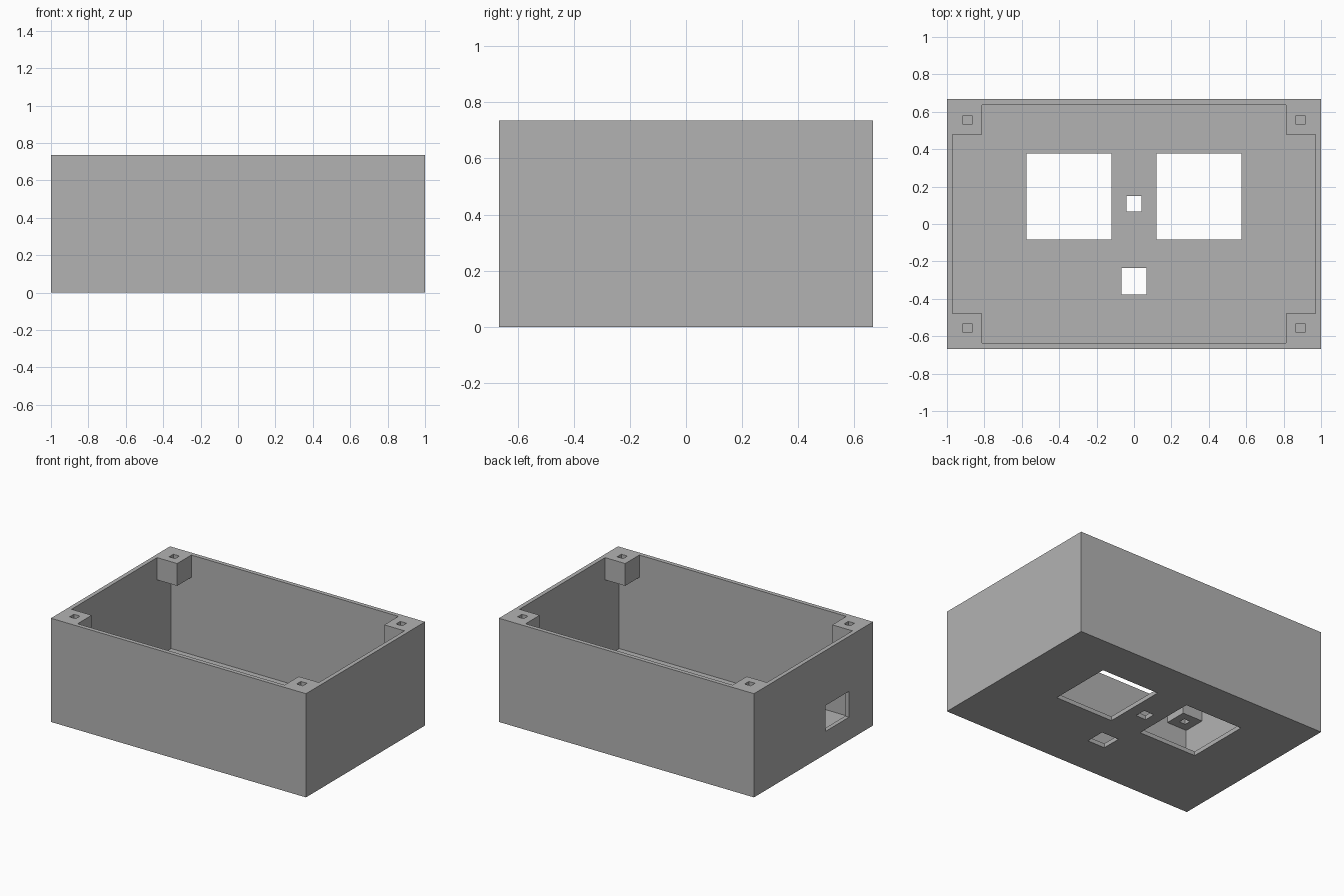
import bpy

old = bpy.data.objects.get("Cube")
if old:
    bpy.data.objects.remove(old, do_unlink=True)

# Overall sizes
X, Y, H = 1.0, 0.667, 0.735       # outer half sizes and height
WALL, FLOOR = 0.03, 0.03
POST = 0.158                      # corner post width and depth
IX, IY = X - WALL, Y - WALL       # inner half sizes

grey = bpy.data.materials.new("grey_plastic")
grey.use_nodes = True
COLOUR = (0.45, 0.45, 0.45, 1)
grey.diffuse_color = COLOUR
grey.node_tree.nodes["Principled BSDF"].inputs["Base Color"].default_value = COLOUR


def box(name, x, y, z):
    """Box from (min, max) ranges."""
    centre = [(a + b) / 2 for a, b in (x, y, z)]
    bpy.ops.mesh.primitive_cube_add(size=1, location=centre)
    ob = bpy.context.object
    ob.name = name
    ob.scale = [b - a for a, b in (x, y, z)]
    bpy.ops.object.transform_apply(location=True, rotation=False, scale=True)
    ob.data.materials.append(grey)
    return ob


def cut(target, name, x, y, z):
    """Subtract a box from the target and discard the cutter."""
    cutter = box(name, x, y, z)
    cutter.hide_render = True
    mod = target.modifiers.new(name, "BOOLEAN")
    mod.operation = "DIFFERENCE"
    mod.solver = "EXACT"
    mod.object = cutter
    bpy.context.view_layer.objects.active = target
    bpy.ops.object.modifier_apply(modifier=name)
    bpy.data.objects.remove(cutter, do_unlink=True)


case = box("open_case", (-X, X), (-Y, Y), (0, H))

# Cavity: full width below the posts, cross shaped between them
post_z = H - POST
cut(case, "lower_cavity", (-IX, IX), (-IY, IY), (FLOOR, post_z))
cut(case, "wide_opening", (-IX, IX), (POST - IY, IY - POST), (0.3, H + 0.1))
cut(case, "deep_opening", (POST - IX, IX - POST), (-IY, IY), (0.3, H + 0.1))

# Square screw holes through the corner posts
for sx in (-1, 1):
    for sy in (-1, 1):
        cx, cy, r = sx * 0.89, sy * 0.557, 0.024
        cut(case, "screw_hole", (cx - r, cx + r), (cy - r, cy + r), (0.4, H + 0.1))

# Floor windows
through = (-0.1, 0.1)
for side in (-1, 1):
    cut(case, "large_window", sorted((side * 0.12, side * 0.575)), (-0.082, 0.377), through)
cut(case, "small_window", (-0.04, 0.04), (0.068, 0.149), through)
cut(case, "middle_window", (-0.068, 0.068), (-0.376, -0.236), through)

# Cable port in one end wall
cut(case, "cable_port", (-X - 0.1, -0.9), (-0.397, -0.133), (0.162, 0.345))
